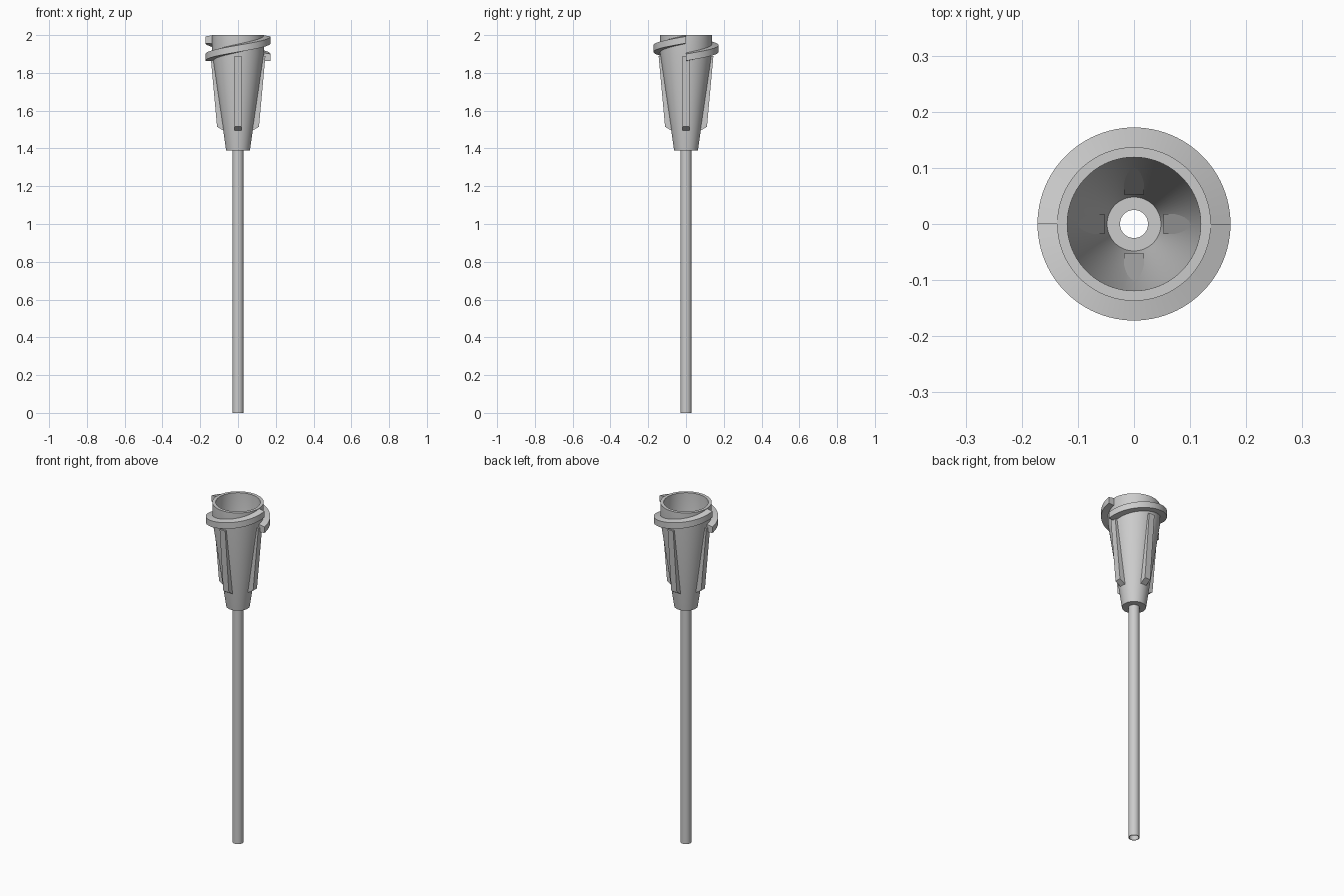
import bpy, bmesh
from math import sin, cos, pi, tau, radians

cube = bpy.data.objects.get("Cube")
if cube:
    bpy.data.objects.remove(cube, do_unlink=True)

grey = bpy.data.materials.new("plain grey")
grey.use_nodes = True
colour = (0.6, 0.6, 0.6, 1)
grey.diffuse_color = colour
grey.node_tree.nodes["Principled BSDF"].inputs["Base Color"].default_value = colour


def finish(name, bm, smooth=True):
    """Turn a bmesh into a named, shaded object."""
    bmesh.ops.recalc_face_normals(bm, faces=bm.faces[:])
    mesh = bpy.data.meshes.new(name)
    bm.to_mesh(mesh)
    bm.free()
    mesh.materials.append(grey)
    obj = bpy.data.objects.new(name, mesh)
    bpy.context.collection.objects.link(obj)
    if smooth:
        bpy.ops.object.select_all(action='DESELECT')
        obj.select_set(True)
        bpy.context.view_layer.objects.active = obj
        bpy.ops.object.shade_smooth_by_angle(angle=radians(30))
    return obj


def sweep(name, profile, start=0, turn=tau, rise=0, steps=64):
    """Sweep a closed (radius, z) profile about z, optionally climbing."""
    bm = bmesh.new()
    full = rise == 0
    rings = []
    for i in range(steps if full else steps + 1):
        t = i / steps
        a = start + turn * t
        rings.append([bm.verts.new((r * cos(a), r * sin(a), z + rise * t))
                      for r, z in profile])
    pairs = list(zip(rings, rings[1:]))
    if full:
        pairs.append((rings[-1], rings[0]))
    n = len(profile)
    for a, b in pairs:
        for j in range(n):
            k = (j + 1) % n
            bm.faces.new((a[j], a[k], b[k], b[j]))
    if not full:
        bm.faces.new(rings[0])
        bm.faces.new(rings[-1])
    return finish(name, bm)


def rib(name, profile, half_width, angle):
    """Extrude a radial (radius, z) outline to a thin fin."""
    bm = bmesh.new()
    sides = [[bm.verts.new((r * cos(angle) - w * sin(angle),
                            r * sin(angle) + w * cos(angle), z))
              for r, z in profile] for w in (-half_width, half_width)]
    for side in sides:
        bm.faces.new(side)
    n = len(profile)
    for j in range(n):
        k = (j + 1) % n
        bm.faces.new((sides[0][j], sides[0][k], sides[1][k], sides[1][j]))
    return finish(name, bm, smooth=False)


# Hollow needle tube
sweep("needle_tube", [(0.025, 0), (0.029, 0), (0.029, 1.419), (0.025, 1.419)], steps=48)

# Tapered hub with an open socket and a bored floor
sweep("hub", [(0.027, 1.39), (0.063, 1.39), (0.137, 1.9), (0.137, 2),
              (0.119, 2), (0.118, 1.9), (0.048, 1.42), (0.027, 1.42)], steps=96)

# Two half-turn thread lugs, opposite each other
thread = [(0.13, 1.862), (0.172, 1.864), (0.172, 1.9), (0.13, 1.907)]
for side, start in (("front", pi), ("back", 0)):
    sweep(side + "_thread", thread, start, pi, rise=0.093, steps=48)

# Four grip ribs running through the hub wall
fin = [(0.053, 1.48), (0.111, 1.515), (0.145, 1.89), (0.118, 1.89)]
for i, side in enumerate(("left", "back", "right", "front")):
    rib(side + "_rib", fin, 0.018, i * pi / 2)
